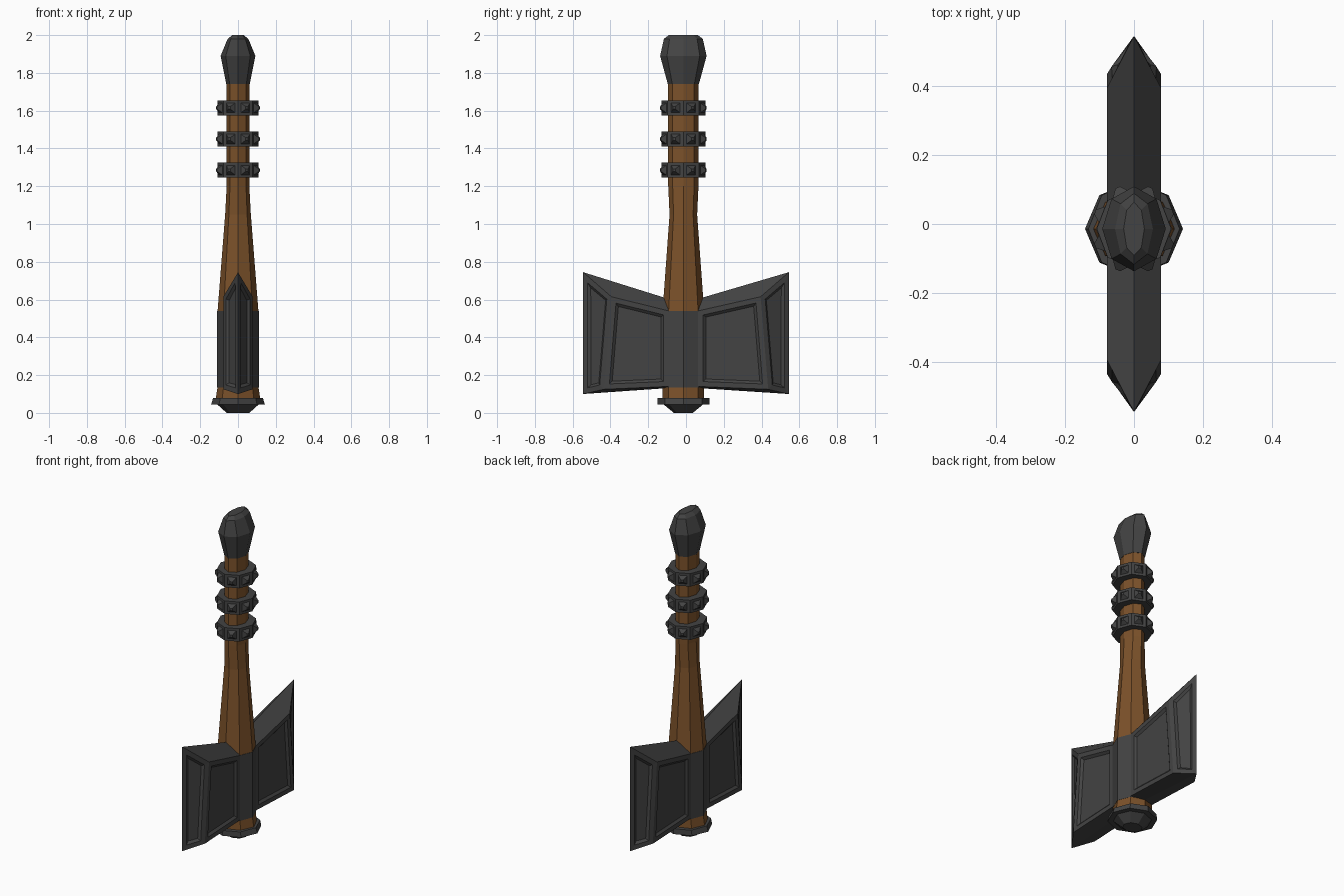
import bpy, bmesh
from math import cos, sin, pi
from mathutils import Vector, Matrix

if "Cube" in bpy.data.objects:
    bpy.data.objects.remove(bpy.data.objects["Cube"])

CY = -0.014  # the shaft sits slightly forward of the blade centre


def material(name, rgb):
    m = bpy.data.materials.new(name)
    m.diffuse_color = (*rgb, 1)
    m.use_nodes = True
    m.node_tree.nodes["Principled BSDF"].inputs["Base Color"].default_value = m.diffuse_color
    return m


WOOD = material("wood", (0.2, 0.083, 0.023))
IRON = material("dark_iron", (0.056, 0.056, 0.056))


def finish(bm, name, mat):
    bmesh.ops.recalc_face_normals(bm, faces=bm.faces[:])
    me = bpy.data.meshes.new(name)
    bm.to_mesh(me)
    bm.free()
    me.materials.append(mat)
    ob = bpy.data.objects.new(name, me)
    bpy.context.collection.objects.link(ob)
    return ob


def octagon(rx, ry, z):
    return [Vector((rx * cos(i * pi / 4), CY + ry * sin(i * pi / 4), z)) for i in range(8)]


def loft(bm, stations):
    """Stack of octagons (z, rx, ry), capped at both ends."""
    rings = [[bm.verts.new(p) for p in octagon(rx, ry, z)] for z, rx, ry in stations]
    for a, b in zip(rings, rings[1:]):
        for i in range(8):
            j = (i + 1) % 8
            bm.faces.new((a[i], a[j], b[j], b[i]))
    bm.faces.new(rings[0][::-1])
    bm.faces.new(rings[-1])


def turned(name, mat, stations):
    bm = bmesh.new()
    loft(bm, stations)
    return finish(bm, name, mat)


# Shaft, end knob, foot flange and the collar between the blades
turned("handle", WOOD, [(0.06, 0.12, 0.11), (0.14, 0.108, 0.11), (0.54, 0.108, 0.11),
                        (1.05, 0.068, 0.073), (1.2, 0.06, 0.08), (1.76, 0.06, 0.08)])
turned("pommel", IRON, [(1.74, 0.062, 0.082), (1.89, 0.092, 0.123),
                        (1.98, 0.055, 0.103), (2.0, 0.03, 0.077)])
turned("foot_cap", IRON, [(0, 0.06, 0.05), (0.045, 0.11, 0.105), (0.045, 0.142, 0.138),
                          (0.078, 0.132, 0.138)])
turned("collar", IRON, [(0.135, 0.11, 0.112), (0.54, 0.11, 0.112)])


# Grip rings with one pyramid stud on each facet
def studded_ring(name, z):
    bm = bmesh.new()
    loft(bm, [(z - 0.04, 0.108, 0.117), (z + 0.04, 0.108, 0.117)])
    pts = octagon(0.108, 0.117, z)
    for i in range(8):
        a, b = pts[i], pts[(i + 1) % 8]
        t = (b - a).normalized()
        n = t.cross(Vector((0, 0, 1)))
        rot = Matrix((t, Vector((0, 0, 1)), n)).transposed().to_4x4()
        bmesh.ops.create_cone(bm, cap_ends=True, segments=4, radius1=0.038, radius2=0.01,
                              depth=0.024,
                              matrix=Matrix.Translation((a + b) / 2 + n * 0.01) @ rot
                              @ Matrix.Rotation(pi / 4, 4, 'Z'))
    return finish(bm, name, IRON)


for k, z in enumerate((1.285, 1.45, 1.615)):
    studded_ring(f"grip_ring_{k + 1}", z)


# Blades: flat cheeks, bevelled cutting edge, ridged top and bottom
def blade(name, s):
    bm = bmesh.new()
    v = lambda x, y, z: bm.verts.new((x, y, z))
    y0 = CY + 0.078 * s
    ridge_t, ridge_b = v(0, CY + 0.1 * s, 0.61), v(0, CY + 0.1 * s, 0.13)
    tip_t, tip_b = v(0, 0.545 * s, 0.745), v(0, 0.545 * s, 0.10)
    panels, roots = [], []
    for x in (-0.078, 0.078):
        rt, rb = v(x, y0, 0.54), v(x, y0, 0.14)
        et, eb = v(x, 0.395 * s, 0.615), v(x, 0.435 * s, 0.125)
        panels.append(bm.faces.new((rt, et, eb, rb)))
        panels.append(bm.faces.new((et, tip_t, tip_b, eb)))
        bm.faces.new((rt, ridge_t, tip_t, et))
        bm.faces.new((rb, eb, tip_b, ridge_b))
        roots.append((rt, rb))
    (lt, lb), (rt, rb) = roots
    bm.faces.new((lt, ridge_t, ridge_b, lb))
    bm.faces.new((rt, rb, ridge_b, ridge_t))
    bmesh.ops.recalc_face_normals(bm, faces=bm.faces[:])
    # sunken panels
    bmesh.ops.inset_individual(bm, faces=panels, thickness=0.027, use_even_offset=True)
    bmesh.ops.inset_individual(bm, faces=panels, thickness=0.014, depth=-0.012,
                               use_even_offset=True)
    return finish(bm, name, IRON)


blade("blade_back", 1)
blade("blade_front", -1)
